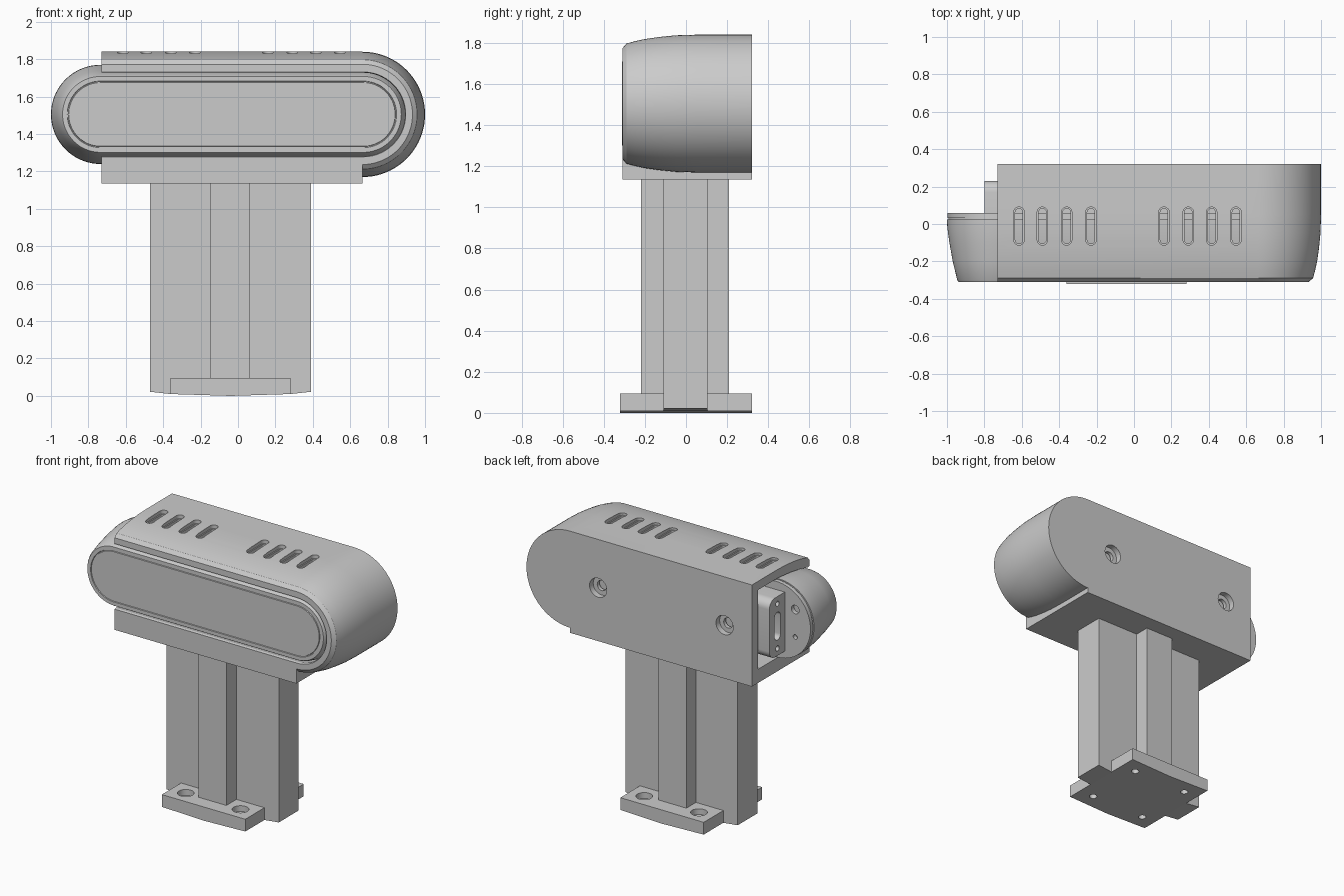
import bpy, bmesh, math

if "Cube" in bpy.data.objects:
    bpy.data.objects.remove(bpy.data.objects["Cube"])

CZ = 1.505            # height of the camera axis
AXES = {              # maps profile (u, v) and depth w to x, y, z
    'back': lambda u, v, w: (u, w, v),
    'up': lambda u, v, w: (v, u, w),
    'side': lambda u, v, w: (w, v, u),
}


def loft(name, rings, axis):
    """Skin a list of (depth, points) rings and cap both ends."""
    bm = bmesh.new()
    rows = [[bm.verts.new(AXES[axis](u, v, w)) for u, v in pts] for w, pts in rings]
    n = len(rows[0])
    for a, b in zip(rows, rows[1:]):
        for i in range(n):
            j = (i + 1) % n
            bm.faces.new((a[i], a[j], b[j], b[i]))
    bm.faces.new(rows[0])
    bm.faces.new(rows[-1])
    bmesh.ops.remove_doubles(bm, verts=bm.verts, dist=1e-5)
    bmesh.ops.recalc_face_normals(bm, faces=bm.faces)
    me = bpy.data.meshes.new(name)
    bm.to_mesh(me)
    bm.free()
    ob = bpy.data.objects.new(name, me)
    bpy.context.collection.objects.link(ob)
    return ob


def arc(cx, cy, r, a0, a1, n):
    return [(cx + r * math.cos(math.radians(a0 + (a1 - a0) * i / n)),
             cy + r * math.sin(math.radians(a0 + (a1 - a0) * i / n))) for i in range(n + 1)]


def pill(u0, u1, v, r, n=28):
    return arc(u1, v, r, -90, 90, n) + arc(u0, v, r, 90, 270, n)


def pill_loft(name, u0, u1, v, levels, axis, n=28):
    return loft(name, [(w, pill(u0, u1, v, r, n)) for w, r in levels], axis)


def box(name, x0, x1, y0, y1, z0, z1):
    pts = [(x0, z0), (x1, z0), (x1, z1), (x0, z1)]
    return loft(name, [(y0, pts), (y1, pts)], 'back')


def cut(ob, cutters):
    bpy.context.view_layer.objects.active = ob
    for c in cutters:
        c.hide_render = True
        m = ob.modifiers.new('cut', 'BOOLEAN')
        m.operation, m.solver, m.object = 'DIFFERENCE', 'EXACT', c
        bpy.ops.object.modifier_apply(modifier=m.name)
        bpy.data.objects.remove(c)


# Housing shell: rounded right end, square foot, barrel taper toward the front
shell = [(.32, .335), (.05, .335), (-.05, .332), (-.13, .324), (-.2, .314),
         (-.25, .303), (-.29, .292), (-.31, .268)]
housing = loft('housing', [
    (y, [(-.73, 1.135), (.665, 1.135)] + arc(.665, CZ, r, -90, 90, 40) + [(-.73, CZ + r)])
    for y, r in shell], 'back')

# Cavity for the camera, open at the left and at the front
cutters = [pill_loft('cavity_cutter', -1.6, .67, CZ,
                     [(.255, .275), (.03, .275), (-.1, .262), (-.2, .245),
                      (-.295, .223), (-.33, .232)], 'back')]
# Vent slots in the roof
for x in (-.615, -.49, -.36, -.23, .16, .29, .415, .545):
    cutters.append(pill_loft('vent_cutter', -.085, .063, x,
                             [(1.7, .02), (1.815, .02), (1.815, .028), (1.9, .028)], 'up', 8))
# Screw holes in the back wall
for x in (-.52, .45):
    cutters.append(pill_loft('screw_cutter', x, x, CZ,
                             [(.2, .035), (.28, .035), (.28, .066), (.4, .066)], 'back', 14))
cut(housing, cutters)

# Camera body with a thin groove around the front window
camera = pill_loft('camera_body', -.735, .67, CZ,
                   [(.06, .262), (.033, .262), (.033, .256), (.025, .256), (.025, .265),
                    (-.02, .263), (-.1, .252), (-.2, .234), (-.3, .21), (-.311, .203),
                    (-.311, .178), (-.305, .176), (-.305, .172), (-.311, .17)], 'back', 36)
cut(camera, [pill_loft('back_hole_cutter', -.88, -.88, z, [(.03, r), (.1, r)], 'back', 10)
             for z, r in ((1.61, .03), (1.42, .016))])

# Rear connector block with rounded back corners, port and screw holes
section = [(1.3, .05)] + [(1.36 - .06 * math.cos(t), .17 + .06 * math.sin(t))
                          for t in [i * math.pi / 16 for i in range(9)]]
section += [(2 * CZ - u, v) for u, v in reversed(section)]
block = loft('connector_block', [(-.8, section), (.7, section)], 'side')
cut(block, [pill_loft('port_cutter', a, b, .14, [(-.9, r), (-.75, r)], 'side', 10)
            for a, b, r in ((1.44, 1.57, .032), (1.35, 1.35, .018), (1.66, 1.66, .018))])

# Cross-shaped post with a slightly bowed underside
core = [(-.47, .022), (-.36, .01), (-.04, 0), (.28, .01), (.39, .022), (.39, 1.135), (-.47, 1.135)]
loft('post_core', [(-.11, core), (.105, core)], 'back')
box('post_rib_front', -.15, .065, -.22, -.11, .09, 1.135)
box('post_rib_back', -.15, .065, .105, .21, .09, 1.135)

# Foot flanges with countersunk bolt holes
flange = [(-.36, .01), (-.04, 0), (.28, .01), (.28, .095), (-.36, .095)]
feet = []
for name, y0, y1, hy in (('foot_front', -.32, -.11, -.215), ('foot_back', .105, .32, .215)):
    foot = loft(name, [(y0, flange), (y1, flange)], 'back')
    cut(foot, [pill_loft('bolt_cutter', hy, hy, x,
                         [(-.1, .025), (.055, .025), (.055, .053), (.2, .053)], 'up', 12)
               for x in (-.25, .17)])
    feet.append(foot)

# Smooth the rounded parts, keep edges sharp
for ob in (housing, camera, block, *feet):
    bpy.ops.object.select_all(action='DESELECT')
    ob.select_set(True)
    bpy.context.view_layer.objects.active = ob
    bpy.ops.object.shade_smooth_by_angle(angle=math.radians(25))
